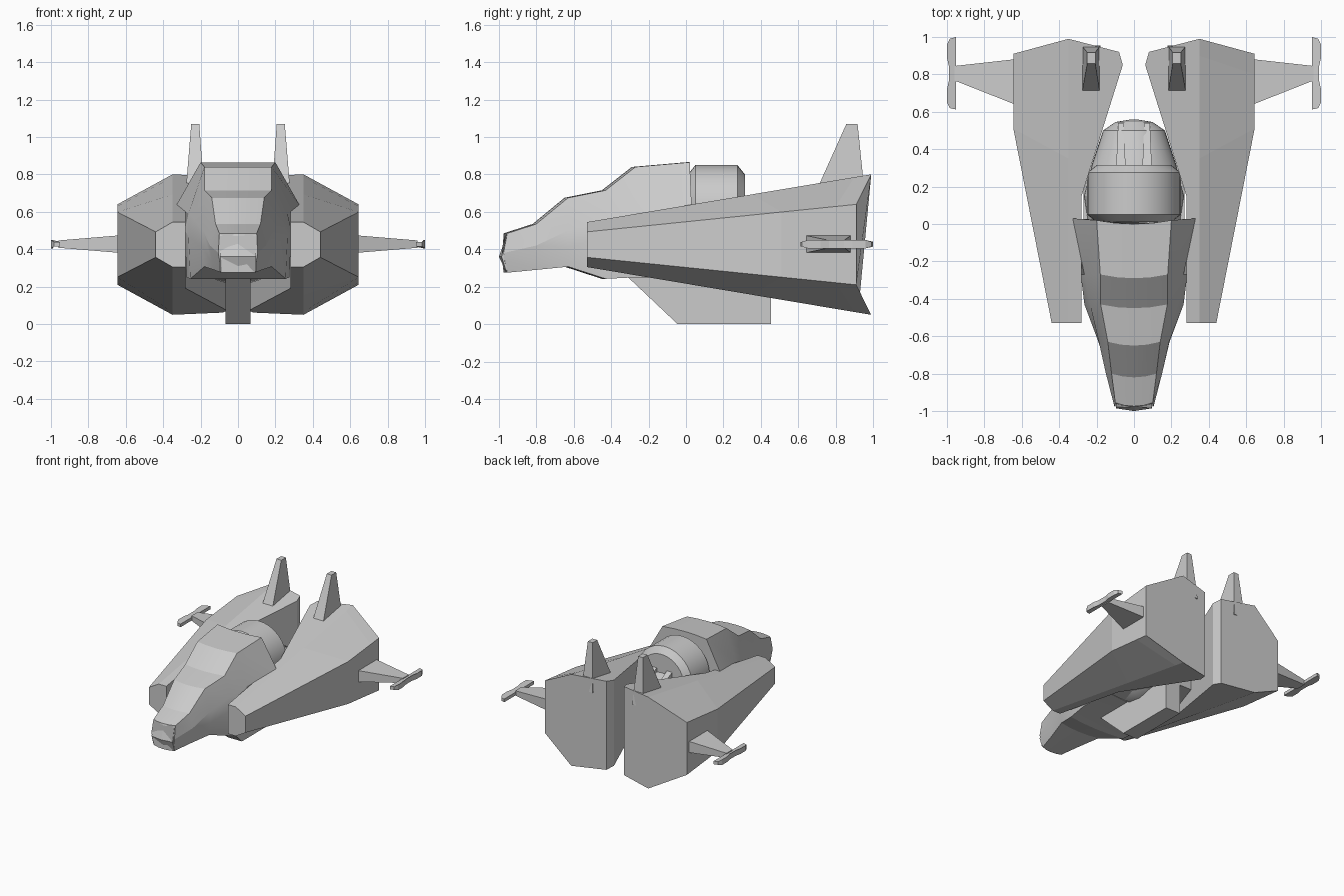
import bpy, bmesh, math

if "Cube" in bpy.data.objects:
    bpy.data.objects.remove(bpy.data.objects["Cube"])


def loft(name, rings, mirror=False, smooth=0):
    """Skin a list of closed rings with equal point counts and cap the ends."""
    bm = bmesh.new()
    vs = [[bm.verts.new(p) for p in r] for r in rings]
    n = len(rings[0])
    for a, b in zip(vs, vs[1:]):
        for i in range(n):
            j = (i + 1) % n
            bm.faces.new((a[i], a[j], b[j], b[i]))
    bm.faces.new(vs[0])
    bm.faces.new(vs[-1])
    bmesh.ops.recalc_face_normals(bm, faces=bm.faces[:])
    me = bpy.data.meshes.new(name)
    bm.to_mesh(me)
    bm.free()
    ob = bpy.data.objects.new(name, me)
    bpy.context.collection.objects.link(ob)
    if mirror:
        ob.modifiers.new("Mirror", 'MIRROR')
    if smooth:
        bpy.ops.object.select_all(action='DESELECT')
        ob.select_set(True)
        bpy.context.view_layer.objects.active = ob
        bpy.ops.object.shade_smooth_by_angle(angle=math.radians(smooth))
    return ob


def lathe(name, profile, zc, zs=1.0, n=32):
    """Turn (radius, y) points around a lengthwise axis at height zc."""
    return loft(name, [[(r * math.cos(2 * math.pi * i / n), y,
                         zc + zs * r * math.sin(2 * math.pi * i / n))
                        for i in range(n)] for r, y in profile], smooth=22)


def rect(x0, x1, y0, y1, z):
    return [(x0, y0, z), (x1, y0, z), (x1, y1, z), (x0, y1, z)]


# Side nacelles: plan points (inner, middle, outer) per station
def nacelle_ring(inner, mid, outer):
    def deep(y): return 0.12 + 0.168 * (y + 0.53)
    def shallow(y): return 0.068 + 0.102 * (y + 0.53)
    half = [(*inner, deep(inner[1])), (*mid, deep(mid[1])), (*outer, shallow(outer[1]))]
    return ([(x, y, 0.425 + h) for x, y, h in half] +
            [(x, y, 0.425 - h) for x, y, h in reversed(half)])


loft("side_nacelles", [
    nacelle_ring((.28, -.53), (.35, -.53), (.44, -.53)),
    nacelle_ring((.28, .15), (.35, .35), (.645, .51)),
    nacelle_ring((.06, .85), (.35, .90), (.645, .80)),
    nacelle_ring((.08, .92), (.35, .99), (.645, .91))], mirror=True)


# Cockpit body: top, shoulder, lower side and bottom at each station
def body_ring(y, tw, tz, mw, mz, bw, bz, ym=0.0, bow=0.02):
    def row(w, z):
        return [(w * t, y - bow * (1 - t * t), z) for t in (-1, -.5, 0, .5, 1)]
    lz = mz - 0.09 if ym >= 0 else mz - 0.03
    lw = bw + 0.01
    ly = y + ym * 0.8
    return (row(tw, tz) + [(mw, y + ym, mz), (lw, ly, lz)] +
            row(bw, bz)[::-1] + [(-lw, ly, lz), (-mw, y + ym, mz)])


loft("cockpit_body", [
    body_ring(-.955, .10, .485, .105, .38, .09, .275, ym=-.02),
    body_ring(-.80, .12, .535, .15, .42, .13, .29),
    body_ring(-.63, .14, .675, .188, .50, .18, .307),
    body_ring(-.43, .178, .715, .235, .56, .255, .242),
    body_ring(-.27, .18, .84, .265, .59, .275, .25),
    body_ring(.02, .20, .865, .33, .635, .275, .25, ym=.01)], smooth=14)

# Blunt nose cap
loft("nose_cap", [
    [(x * .95, -.955 - .02 * (1 - (x / .1) ** 2), z) for x, z in
     [(-.1, .485), (0, .485), (.1, .485), (.1, .36), (.09, .275), (0, .275), (-.09, .275), (-.1, .36)]],
    [(x, y, z) for x, y, z in
     [(-.095, -.962, .47), (0, -.975, .47), (.095, -.962, .47), (.095, -.985, .36),
      (.085, -.96, .28), (0, -.975, .28), (-.085, -.96, .28), (-.095, -.985, .36)]]])
loft("nose_wedge", [
    [(x, -.96, .47), (x, -1.0 + abs(x) * .15, .36), (x, -.96, .28)]
    for x in (-.095, 0, .095)])

# Drum behind the cockpit and tapered tail
lathe("rear_drum", [(.20, .01), (.25, .05), (.25, .275), (.20, .315)], .60)
lathe("tail_cone", [(.25, .02), (.27, .15), (.225, .32), (.165, .50), (.10, .545), (.01, .56)], .45, .88)

# Two ribs along the tail cone
loft("tail_ribs", [
    [(.045, .31, .55), (.095, .31, .55), (.095, .31, .68), (.045, .31, .68)],
    [(.055, .54, .42), (.085, .54, .42), (.085, .54, .56), (.055, .54, .56)]], mirror=True)

# Lower hull between the nacelles
loft("lower_hull", [
    [(-w, y, .25), (w, y, .25), (w, y, .48), (-w, y, .48)]
    for w, y in [(.27, 0), (.27, .18), (.18, .45)]])

# Keel
loft("keel", [[(x, y, z) for y, z in
               [(-.32, .26), (-.045, 0), (.455, 0), (.455, .35), (-.32, .35)]]
              for x in (-.067, .067)])

# Tail fins
loft("tail_fins", [rect(.18, .28, .68, .955, .68), rect(.185, .275, .72, .948, .765),
                   rect(.207, .25, .857, .917, 1.07)], mirror=True)

# Stub wings
loft("stub_wings", [
    [(x, y0, z0), (x, y1, z0), (x, y1, z1), (x, y0, z1)]
    for x, y0, y1, z0, z1 in [(.60, .625, .885, .378, .477), (.96, .767, .845, .408, .447)]],
    mirror=True)

# Wing tip pods
tip = [(.952, .612), (.985, .62), (1.0, .65), (1.0, .72), (.99, .765),
       (.99, .845), (1.0, .89), (1.0, .96), (.985, .99), (.952, 1.0)]
loft("wing_tips", [[(x, y, .427 + s * (.022 if .63 < y < .98 else .013)) for x, y in tip]
                   for s in (-1, 1)], mirror=True)
